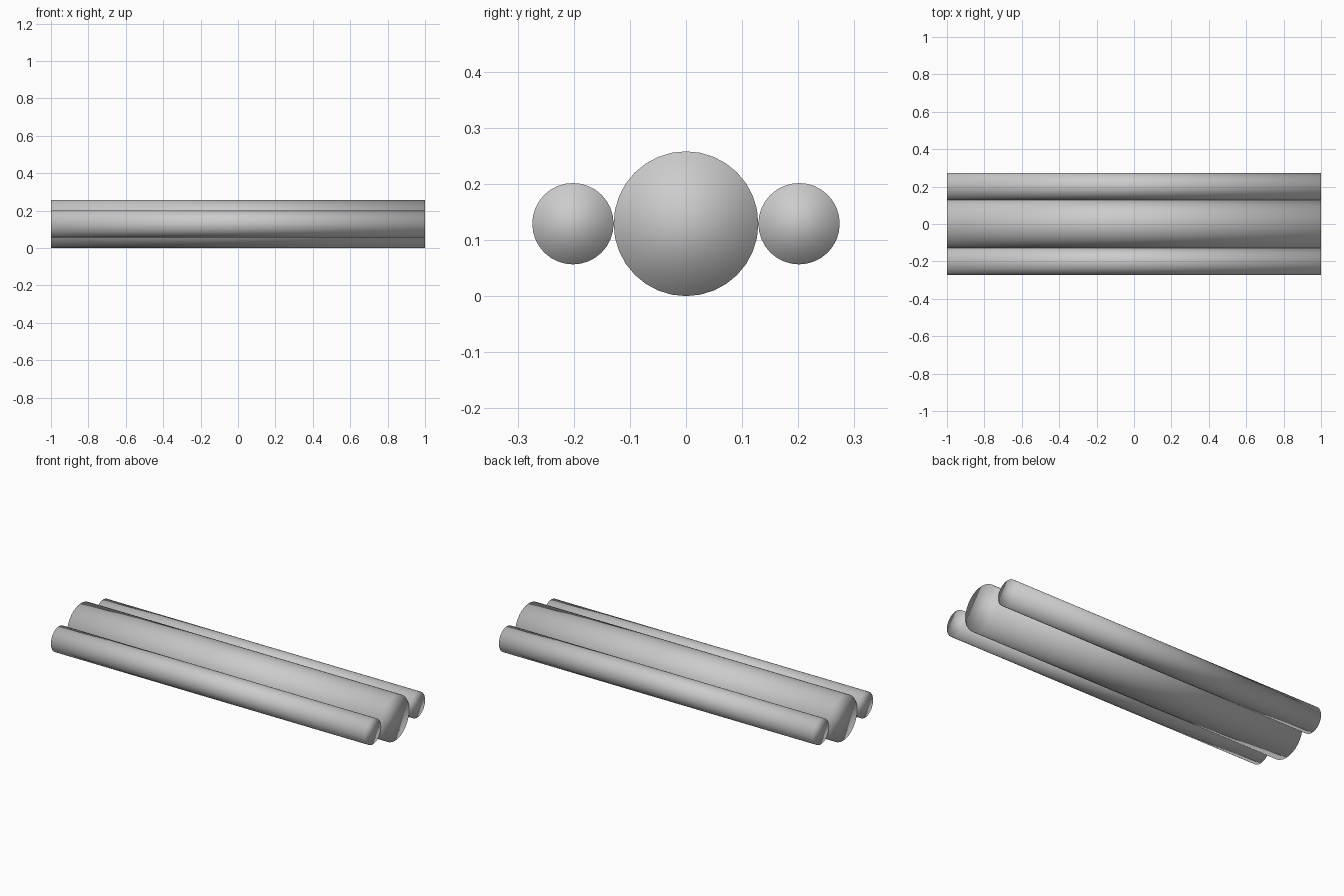
import bpy
import math

if "Cube" in bpy.data.objects:
    bpy.data.objects.remove(bpy.data.objects["Cube"])

LENGTH = 2.0
MAIN_R = 0.129
SIDE_R = 0.0725
AXIS_Z = MAIN_R


def rod(name, radius, y):
    """Capped, fully smooth-shaded rod lying along x."""
    bpy.ops.mesh.primitive_cylinder_add(
        vertices=32, radius=radius, depth=LENGTH,
        location=(0, y, AXIS_Z), rotation=(0, math.pi / 2, 0))
    obj = bpy.context.object
    obj.name = name
    bpy.ops.object.transform_apply(location=False, rotation=True, scale=True)
    bpy.ops.object.shade_smooth()
    return obj


# Thick central rod
rod("main_rod", MAIN_R, 0)

# Thin rods touching it on either side
for label, side in (("front", -1), ("back", 1)):
    rod(label + "_side_rod", SIDE_R, side * (MAIN_R + SIDE_R))
